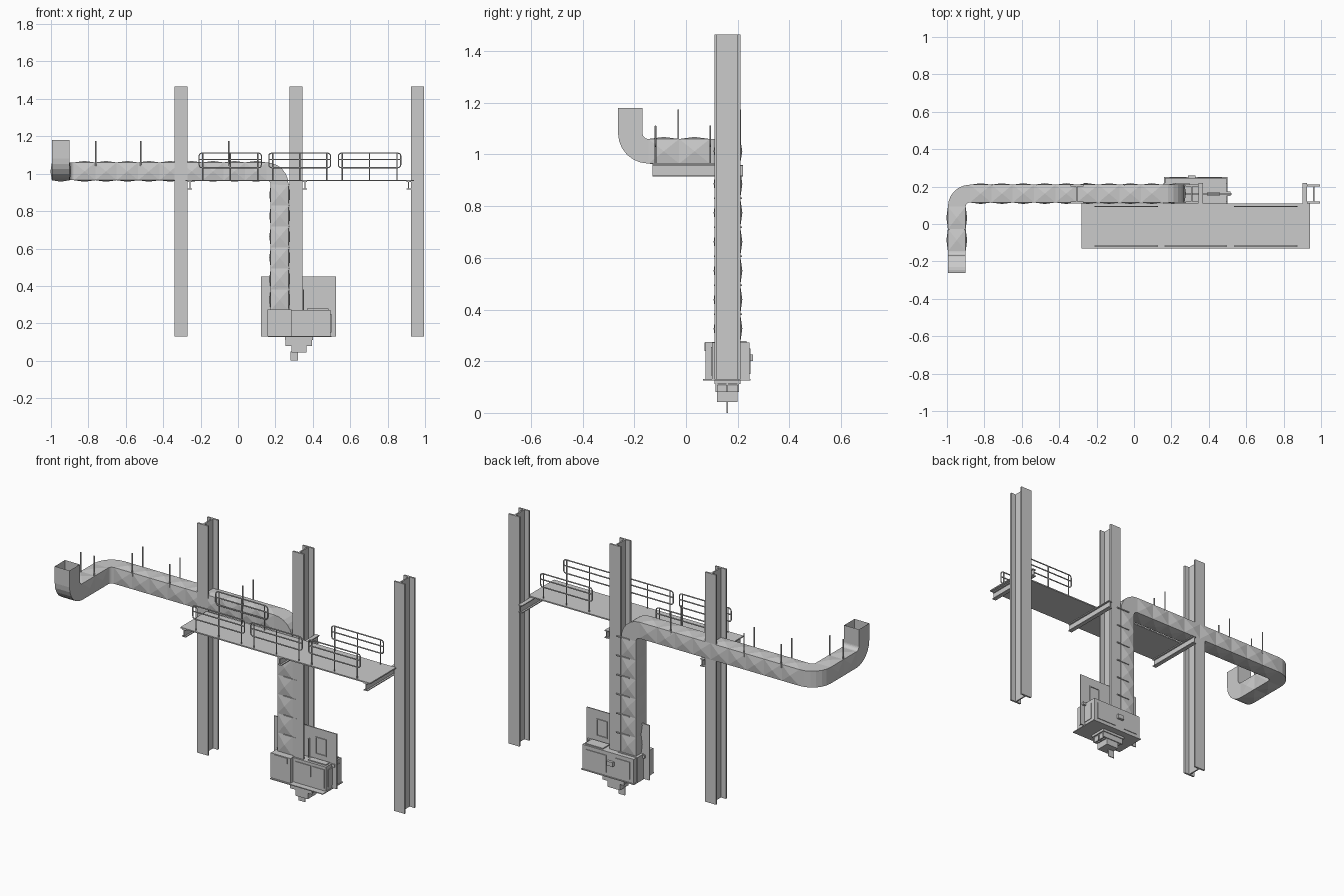
import bpy, bmesh, math
from mathutils import Vector, Quaternion

if "Cube" in bpy.data.objects:
    bpy.data.objects.remove(bpy.data.objects["Cube"])


def finish(name, bm):
    me = bpy.data.meshes.new(name)
    bm.to_mesh(me)
    bm.free()
    ob = bpy.data.objects.new(name, me)
    bpy.context.collection.objects.link(ob)
    return ob


def boxes(name, *spans):
    """One object made of boxes, each given as x0, x1, y0, y1, z0, z1."""
    bm = bmesh.new()
    for x0, x1, y0, y1, z0, z1 in spans:
        vs = bmesh.ops.create_cube(bm, size=1)["verts"]
        for v in vs:
            v.co = Vector(((x0 + x1) / 2 + v.co.x * (x1 - x0),
                           (y0 + y1) / 2 + v.co.y * (y1 - y0),
                           (z0 + z1) / 2 + v.co.z * (z1 - z0)))
    return finish(name, bm)


def h_beam(name, start, direction, across, width, depth, length, flange, web):
    """H profile: flanges are 'width' wide, 'depth' is measured along the web."""
    w, d, t = width / 2, depth / 2, web / 2
    f = d - flange
    prof = [(-w, -d), (w, -d), (w, -f), (t, -f), (t, f), (w, f),
            (w, d), (-w, d), (-w, f), (-t, f), (-t, -f), (-w, -f)]
    dirv, a = Vector(direction), Vector(across)
    b = dirv.cross(a)
    bm = bmesh.new()
    vs = [bm.verts.new(Vector(start) + a * p + b * q) for p, q in prof]
    face = bm.faces.new(vs)
    ext = bmesh.ops.extrude_face_region(bm, geom=[face])["geom"]
    bmesh.ops.translate(bm, vec=dirv * length,
                        verts=[g for g in ext if isinstance(g, bmesh.types.BMVert)])
    bmesh.ops.recalc_face_normals(bm, faces=bm.faces)
    return finish(name, bm)


def tubes(name, paths, radius):
    """Thin round bars along (points, closed) paths."""
    cu = bpy.data.curves.new(name, "CURVE")
    cu.dimensions = "3D"
    cu.bevel_depth = radius
    cu.bevel_resolution = 1
    cu.use_fill_caps = True
    for pts, closed in paths:
        sp = cu.splines.new("POLY")
        sp.points.add(len(pts) - 1)
        for p, co in zip(sp.points, pts):
            p.co = (*co, 1)
        sp.use_cyclic_u = closed
    ob = bpy.data.objects.new(name, cu)
    bpy.context.collection.objects.link(ob)
    return ob


# Three tall columns with a platform beam beside each
for i, (cx, bx) in enumerate([(-0.305, -0.257), (0.31, 0.358), (0.96, 0.912)]):
    h_beam(f"column_{i}", (cx, 0.16, 0.13), (0, 0, 1), (1, 0, 0), 0.07, 0.1, 1.335, 0.01, 0.008)
    h_beam(f"platform_beam_{i}", (bx, -0.13, 0.9375), (0, 1, 0), (1, 0, 0), 0.024, 0.045, 0.35, 0.005, 0.004)

# Walkway deck
boxes("platform_deck", (-0.28, 0.94, -0.13, 0.11, 0.96, 0.967))


# Guard rails: rounded loop, mid rail and posts
def railing(name, x0, x1, y):
    z0, z1, r = 1.032, 1.11, 0.015
    loop = []
    for k, (cx, cz) in enumerate([(x1 - r, z1 - r), (x0 + r, z1 - r), (x0 + r, z0 + r), (x1 - r, z0 + r)]):
        for s in range(4):
            a = math.pi / 2 * (k + s / 3)
            loop.append((cx + r * math.cos(a), y, cz + r * math.sin(a)))
    paths = [(loop, True), ([(x0, y, 1.075), (x1, y, 1.075)], False)]
    for px in (x0 + 0.02, (x0 + x1) / 2, x1 - 0.02):
        paths.append(([(px, y, 0.965), (px, y, z1)], False))
    tubes(name, paths, 0.0035)


for i, (x0, x1) in enumerate([(-0.208, 0.125), (0.165, 0.495), (0.537, 0.87)]):
    railing(f"front_railing_{i}", x0, x1, -0.118)
    if i != 1:
        railing(f"back_railing_{i}", x0, x1, 0.094)


# Square duct, swept section by section, with raised cross-broken panels
class Duct:
    def __init__(self, pos, t, u, half):
        self.bm = bmesh.new()
        self.p, self.t, self.u, self.h = Vector(pos), Vector(t), Vector(u), half
        self.ring = self.make_ring()

    def make_ring(self):
        u, v = self.u * self.h, self.t.cross(self.u) * self.h
        return [self.bm.verts.new(self.p + a * u + b * v) for a, b in ((1, 1), (-1, 1), (-1, -1), (1, -1))]

    def step(self, bulge=0):
        old, new = self.ring, self.make_ring()
        for i in range(4):
            j = (i + 1) % 4
            quad = [old[i], old[j], new[j], new[i]]
            if bulge:
                mid = sum((q.co for q in quad), Vector()) / 4
                out = (quad[1].co - quad[0].co).cross(quad[3].co - quad[0].co).normalized()
                tip = self.bm.verts.new(mid + out * bulge)
                for k in range(4):
                    self.bm.faces.new((quad[k], quad[(k + 1) % 4], tip))
            else:
                self.bm.faces.new(quad)
        self.ring = new

    def straight(self, length, n, bulge=0.008):
        for _ in range(n):
            self.p = self.p + self.t * (length / n)
            self.step(bulge)

    def bend(self, to, radius, n=6):
        to = Vector(to)
        q = Quaternion(self.t.cross(to), math.pi / 2 / n)
        centre = self.p + to * radius
        for _ in range(n):
            self.p = centre + q @ (self.p - centre)
            self.t, self.u = q @ self.t, q @ self.u
            self.step()


R = 0.07
duct = Duct((0.2225, 0.1625, 0.27), (0, 0, 1), (1, 0, 0), 0.0475)
duct.straight(1.0125 - R - 0.27, 6)
duct.bend((-1, 0, 0), R)
duct.straight(0.2225 + 0.9475 - 2 * R, 9)
duct.bend((0, -1, 0), R)
duct.straight(0.1625 + 0.2155 - 2 * R, 2)
duct.bend((0, 0, 1), R)
duct.straight(1.18 - 1.0125 - R, 1, 0)
finish("square_duct", duct.bm)

# Hanger rods in pairs on both sides of the duct
rods = [([(x, y, 1.04), (x, y, 1.175)], False) for x in (-0.76, -0.52, -0.05) for y in (0.115, 0.21)]
rods += [([(x, -0.03, 1.04), (x, -0.03, 1.175)], False) for x in (-0.99, -0.905)]
tubes("hanger_rods", rods, 0.004)

# Clamp bars tying the vertical duct to the middle column
boxes("duct_clamps", *[(0.215, 0.30, y - 0.003, y + 0.003, z - 0.003, z + 0.003)
                       for z in [0.382 + 0.112 * k for k in range(6)] for y in (0.112, 0.213)])

# Machine housing: main box, front step, side lugs, seams, lids and base plate
boxes("housing_main", (0.165, 0.495, 0.10, 0.245, 0.13, 0.272))
boxes("housing_front_step", (0.158, 0.285, 0.075, 0.22, 0.13, 0.275))
boxes("housing_panels", (0.30, 0.40, 0.096, 0.10, 0.19, 0.255), (0.41, 0.485, 0.096, 0.10, 0.145, 0.255),
      (0.18, 0.265, 0.071, 0.075, 0.24, 0.272), (0.495, 0.499, 0.12, 0.22, 0.15, 0.25),
      (0.19, 0.28, 0.245, 0.249, 0.15, 0.25), (0.34, 0.47, 0.245, 0.249, 0.15, 0.25),
      (0.29, 0.33, 0.245, 0.26, 0.2, 0.225))
boxes("housing_lids", (0.37, 0.485, 0.115, 0.15, 0.272, 0.278), (0.37, 0.485, 0.172, 0.235, 0.272, 0.278))
boxes("housing_lugs", (0.145, 0.165, 0.15, 0.175, 0.255, 0.272), (0.495, 0.515, 0.15, 0.175, 0.255, 0.272))
boxes("housing_base_plate", (0.16, 0.50, 0.065, 0.25, 0.126, 0.131))

# Upright back plate with framed opening panel
boxes("back_plate", (0.122, 0.525, 0.157, 0.163, 0.13, 0.45))
frame = [(0.39, 0.46, 0.30, 0.306), (0.39, 0.46, 0.394, 0.40), (0.39, 0.396, 0.30, 0.40), (0.454, 0.46, 0.30, 0.40)]
boxes("plate_window_frame", *[(a, b, 0.152, 0.168, c, d) for a, b, c, d in frame])
boxes("plate_handle", (0.348, 0.353, 0.145, 0.157, 0.27, 0.38))

# Outlet under the housing: collar, tapered funnel, spout and hanging tab
boxes("outlet_collar", (0.25, 0.40, 0.11, 0.21, 0.112, 0.127))
bm = bmesh.new()
bmesh.ops.create_cone(bm, cap_ends=True, segments=4, radius1=0.5, radius2=0.72, depth=1)
for v in bm.verts:
    x, y = v.co.x, v.co.y
    c, s = math.cos(math.pi / 4), math.sin(math.pi / 4)
    v.co = Vector((0.325 + (c * x - s * y) * 0.135, 0.16 + (s * x + c * y) * 0.09, 0.0975 + v.co.z * 0.035))
finish("outlet_funnel", bm)
boxes("outlet_ribs", *[(x - 0.003, x + 0.003, 0.115, 0.205, 0.08, 0.115) for x in (0.265, 0.325, 0.385)],
      *[(0.255, 0.395, y - 0.003, y + 0.003, 0.08, 0.115) for y in (0.118, 0.16, 0.202)])
boxes("outlet_spout", (0.285, 0.365, 0.12, 0.20, 0.043, 0.085))
boxes("outlet_tab", (0.28, 0.32, 0.157, 0.162, 0.0, 0.05))
